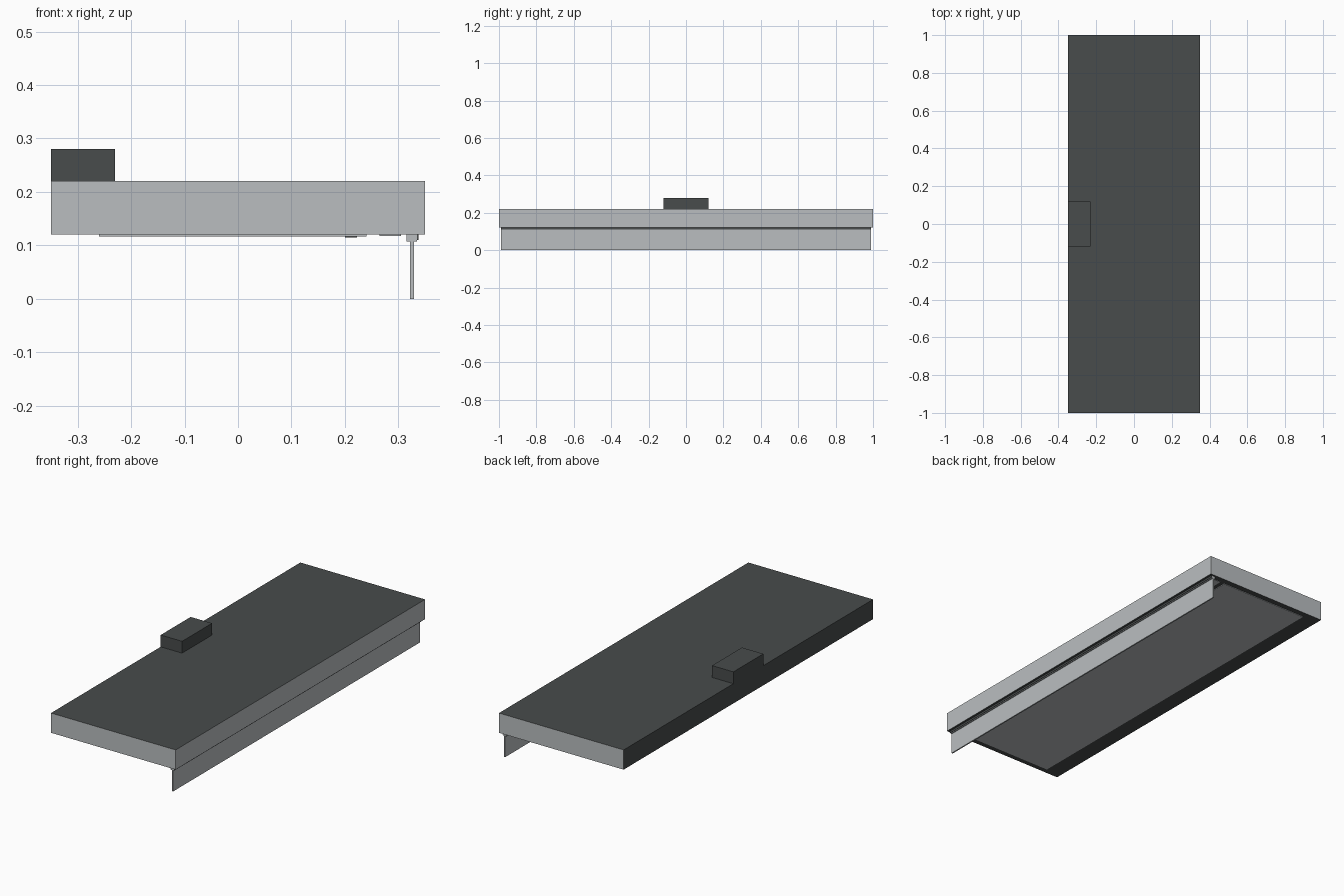
import bpy
import bmesh

cube = bpy.data.objects.get("Cube")
if cube:
    bpy.data.objects.remove(cube, do_unlink=True)


def material(name, colour):
    mat = bpy.data.materials.new(name)
    mat.use_nodes = True
    mat.diffuse_color = (*colour, 1)
    mat.node_tree.nodes["Principled BSDF"].inputs["Base Color"].default_value = (*colour, 1)
    return mat


steel = material("light steel", (0.49, 0.515, 0.527))
dark = material("dark grey", (0.065, 0.072, 0.072))


def box(name, x, y, z, *mats):
    """Box spanning the (low, high) ranges x, y and z."""
    bm = bmesh.new()
    bmesh.ops.create_cube(bm, size=1)
    for v in bm.verts:
        v.co = [low + (high - low) * (c + 0.5) for c, (low, high) in zip(v.co, (x, y, z))]
    mesh = bpy.data.meshes.new(name)
    bm.to_mesh(mesh)
    bm.free()
    obj = bpy.data.objects.new(name, mesh)
    bpy.context.collection.objects.link(obj)
    for mat in mats:
        mesh.materials.append(mat)
    return obj


# Main housing: dark, with steel on the fascia side and both ends
housing = box("housing", (-0.35, 0.35), (-1, 1), (0.12, 0.22), dark, steel)
for face in housing.data.polygons:
    if face.normal.x > 0.5 or abs(face.normal.y) > 0.5:
        face.material_index = 1

# Control box on the rear edge of the top
box("control_box", (-0.35, -0.23), (-0.12, 0.12), (0.22, 0.28), dark)

# Underside: filter panel, its latches and the light strip
box("filter_panel", (-0.26, 0.24), (-0.97, 0.97), (0.117, 0.121), steel)
for side in (-1, 1):
    box("panel_latch", (0.20, 0.223), (side * 0.5 - 0.04, side * 0.5 + 0.04), (0.115, 0.12), dark)
box("light_strip", (0.265, 0.305), (-0.97, 0.97), (0.118, 0.121), steel)

# Hanging visor with its rail and seal
box("visor_rail", (0.315, 0.335), (-0.99, 0.99), (0.107, 0.121), steel)
box("visor_seal", (0.334, 0.338), (-0.99, 0.99), (0.11, 0.121), dark)
box("visor", (0.322, 0.329), (-0.99, 0.99), (0, 0.11), steel)
